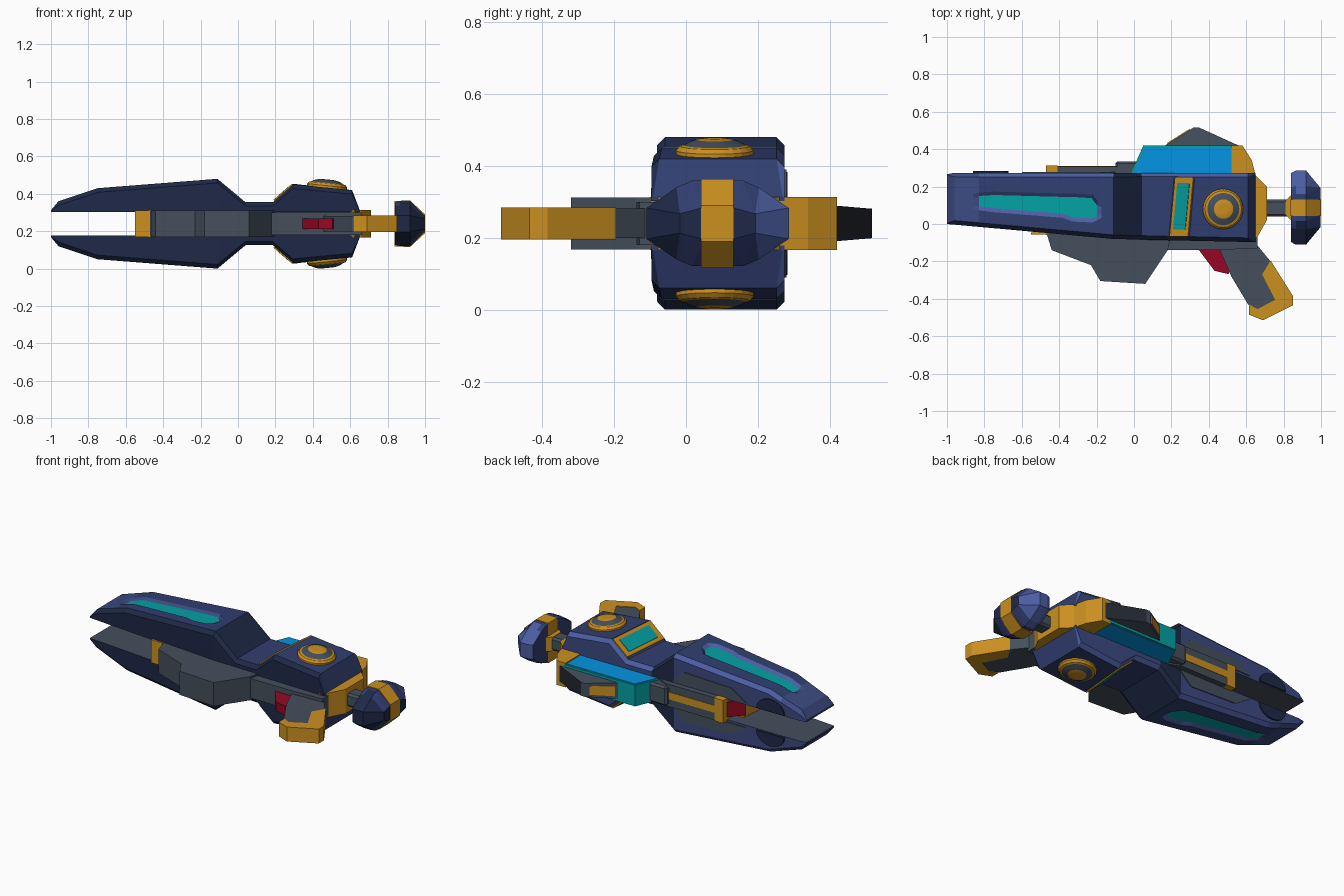
import bpy, bmesh, math
from mathutils import Vector

if "Cube" in bpy.data.objects:
    bpy.data.objects.remove(bpy.data.objects["Cube"], do_unlink=True)

MID = 0.24  # height of the symmetry plane


def material(name, r, g, b):
    m = bpy.data.materials.new(name)
    m.use_nodes = True
    m.diffuse_color = (r, g, b, 1)
    m.node_tree.nodes["Principled BSDF"].inputs["Base Color"].default_value = (r, g, b, 1)
    return m


navy = material("navy blue", 0.031, 0.049, 0.165)
dark_navy = material("dark navy", 0.013, 0.022, 0.062)
mid_blue = material("steel blue", 0.045, 0.068, 0.22)
light_blue = material("light steel blue", 0.07, 0.11, 0.36)
slate = material("slate grey", 0.058, 0.079, 0.108)
charcoal = material("charcoal", 0.016, 0.02, 0.028)
gold = material("gold", 0.6, 0.28, 0.014)
teal = material("teal", 0.001, 0.36, 0.37)
sky = material("bright blue", 0.001, 0.3, 0.77)
red = material("dark red", 0.3, 0.002, 0.018)


def finish(name, bm, mats, mirror=False, bevel=0, rule=None):
    """Turn a bmesh, centred on the symmetry plane, into an object."""
    bmesh.ops.recalc_face_normals(bm, faces=bm.faces)
    if rule:
        for f in bm.faces:
            f.material_index = mats.index(rule(f.normal))
    me = bpy.data.meshes.new(name)
    bm.to_mesh(me)
    bm.free()
    for m in mats:
        me.materials.append(m)
    ob = bpy.data.objects.new(name, me)
    ob.location.z = MID
    bpy.context.collection.objects.link(ob)
    if bevel:
        mod = ob.modifiers.new("bevel", "BEVEL")
        mod.width, mod.segments, mod.limit_method = bevel, 1, "ANGLE"
    if mirror:
        mod = ob.modifiers.new("mirror", "MIRROR")
        mod.use_axis = (False, False, True)


def slab(name, points, offset, mat, mirror=False, bevel=0):
    """Extrude a polygon along an offset."""
    bm = bmesh.new()
    offset = Vector(offset)
    a = [bm.verts.new(p) for p in points]
    b = [bm.verts.new(Vector(p) + offset) for p in points]
    bm.faces.new(a)
    bm.faces.new(b[::-1])
    for i in range(len(a)):
        j = (i + 1) % len(a)
        bm.faces.new((a[j], a[i], b[i], b[j]))
    finish(name, bm, [mat], mirror, bevel)


def prism(name, outline, half, mat, bevel=0):
    slab(name, [(x, y, -half) for x, y in outline], (0, 0, 2 * half), mat, bevel=bevel)


def hull(name, points, mats, rule):
    bm = bmesh.new()
    for p in points:
        bm.verts.new(p)
    bmesh.ops.convex_hull(bm, input=bm.verts)
    bmesh.ops.dissolve_limit(bm, angle_limit=.02, verts=bm.verts, edges=bm.edges)
    finish(name, bm, mats, rule=rule)


def lerp(table, x):
    for (x0, v0), (x1, v1) in zip(table, table[1:]):
        if x <= x1:
            return v0 + (v1 - v0) * (x - x0) / (x1 - x0)
    return table[-1][1]


# Armoured shells: lofted sections with a sunken glowing strip
PROFILE = [(-1, .072), (-.96, .12), (-.75, .19), (-.11, .24), (.04, .115),
           (.2, .115), (.31, .21), (.61, .18), (.65, .075)]
GROOVE = {-.86: (.1, .14, 0), -.83: (.095, .15, 1), -.75: (.085, .155, 1), -.38: (.055, .145, 1),
          -.33: (.035, .145, 1), -.225: (.03, .138, 1), -.195: (.042, .1, 1), -.175: (.055, .09, 0)}
INNER, SIDE, SLANT = .062, .274, .09


def slanted(x, y):
    """The step behind the waist runs at a slight angle across the shell."""
    return x + SLANT * (y - .09) if .15 < x < .35 else x


def shell_colour(x, column, sunk):
    if column == 9:
        return slate
    if column in (0, 1) or -.11 < x < .04:
        return dark_navy
    if column == 8 or x < -.84:
        return mid_blue
    if column == 7:
        return light_blue
    if column == 4 and sunk:
        return teal
    if column in (3, 4, 5) and x < -.17:
        return light_blue if column < 5 else mid_blue
    return navy


def shells():
    mats = [navy, dark_navy, mid_blue, light_blue, slate, teal]
    bm = bmesh.new()
    stations = sorted({p[0] for p in PROFILE} | set(GROOVE))
    rings, sunk = [], []
    for x in stations:
        z = lerp(PROFILE, x)
        y0 = lerp([(-1, 0), (-.11, -.08), (.65, -.097)], x)
        y1 = lerp([(-1, SIDE - .008), (-.96, SIDE), (.65, SIDE)], x)
        c = min(.022, .4 * (z - INNER))
        lo, hi, cut = GROOVE.get(x, (.06, .12, 0))
        floor = z - .012 * cut
        section = [(y0, INNER), (y0, z - c), (y0 + c, z), (lo - .022, z), (lo, floor),
                   (hi, floor), (hi + .018, z), (y1 - c, z), (y1, z - c), (y1, INNER)]
        rings.append([bm.verts.new((slanted(x, y), y, h)) for y, h in section])
        sunk.append(cut)
    n = len(rings[0])
    for i in range(len(rings) - 1):
        for k in range(n):
            j = (k + 1) % n
            f = bm.faces.new((rings[i][k], rings[i][j], rings[i + 1][j], rings[i + 1][k]))
            middle = (stations[i] + stations[i + 1]) / 2
            f.material_index = mats.index(shell_colour(middle, k, sunk[i] and sunk[i + 1]))
    bm.faces.new(rings[0])
    bm.faces.new(rings[-1])
    finish("armour_shells", bm, mats, mirror=True)


shells()

# Side panels and nose sockets on the shells
slab("shell_side_panels", [(-.1, SIDE, .075), (-.18, SIDE, .15), (-.5, SIDE, .14), (-.6, SIDE, .075)],
     (0, .005, 0), slate, mirror=True)
arc = [math.pi * i / 8 for i in range(9)]
slab("nose_sockets", [(-.765 + .095 * math.cos(a), SIDE, .068 + .075 * math.sin(a)) for a in arc],
     (0, .009, 0), dark_navy, mirror=True)

# Framed windows on the slanted step of the shells
for name, u0, u1, y0, y1, rise, mat in (("window_frames", .21, .308, -.066, .252, .009, gold),
                                        ("window_glass", .227, .292, -.03, .218, .012, teal)):
    corners = [(u0, y1), (u1, y1), (u1, y0), (u0, y0)]
    slab(name, [(slanted(u, y), y, lerp(PROFILE, u) - .002) for u, y in corners],
         (-.65 * rise, 0, .75 * rise), mat, mirror=True)


# Domed buttons
def domes():
    rings = [(.108, -.012), (.108, .01), (.098, .022), (.086, .025), (.07, .034), (.052, .04), (.03, .043)]
    tilt = math.atan(.1)
    bm = bmesh.new()
    loops = []
    for r, h in rings:
        loop = []
        for i in range(24):
            a = math.tau * i / 24
            x, y = r * math.cos(a), r * math.sin(a)
            loop.append(bm.verts.new((.475 + x * math.cos(tilt) + h * math.sin(tilt), .08 + y,
                                      .1935 - x * math.sin(tilt) + h * math.cos(tilt))))
        loops.append(loop)
    for k in range(len(loops) - 1):
        for i in range(24):
            j = (i + 1) % 24
            f = bm.faces.new((loops[k][i], loops[k][j], loops[k + 1][j], loops[k + 1][i]))
            f.material_index = 1 if k in (3, 4) else 0
            f.smooth = k > 1
    bm.faces.new(loops[-1])
    bm.faces.new(loops[0][::-1])
    finish("dome_buttons", bm, [gold, slate], mirror=True)


domes()

# Central body between the shells
prism("core", [(-.47, -.06), (.63, -.08), (.63, .27), (0, .27), (-.08, .308), (-.46, .308)], .068, slate)
prism("core_block", [(-.1, .2), (-.1, .335), (.02, .335), (.06, .2)], .06, slate, bevel=.012)
prism("nose_band", [(-.55, -.055), (-.46, -.055), (-.46, .2), (-.53, .2)], .07, gold)
prism("nose_wedge", [(-.54, .2), (-.46, .2), (-.46, .285)], .045, red)
prism("cross_bar", [(-.47, .22), (-.41, .22), (-.41, .313), (-.47, .313)], .07, gold)
prism("top_strip", [(-.42, .3), (-.1, .3), (-.1, .311), (-.42, .311)], .022, gold)

# Lower housing, trigger and grip
prism("lower_housing", [(-.47, -.04), (-.44, -.14), (-.23, -.22), (-.18, -.305), (.06, -.32),
                        (.18, -.14), (.2, -.05)], .072, slate)
prism("trigger_mount", [(.15, -.05), (.18, -.138), (.47, -.138), (.66, -.13), (.66, -.05)], .06, slate)
prism("trigger", [(.34, -.13), (.47, -.13), (.525, -.21), (.505, -.268), (.43, -.25)], .028, red)
prism("grip", [(.45, -.12), (.64, -.09), (.73, -.2), (.78, -.4), (.66, -.46), (.61, -.43), (.52, -.28)],
      .041, slate)
prism("grip_trim", [(.73, -.195), (.85, -.385), (.85, -.435), (.69, -.515), (.615, -.485), (.615, -.43),
                    (.66, -.455), (.755, -.405), (.685, -.27)], .044, gold)

# Power cell with a glowing rim, and the rear cap
prism("cell_rim", [(-.02, .26), (.05, .42), (.53, .42), (.53, .26)], .064, teal)
prism("power_cell", [(-.006, .26), (.058, .41), (.53, .41), (.53, .26)], .067, sky)
prism("rear_cap", [(.52, .27), (.52, .42), (.58, .42), (.63, .34), (.65, .26), (.71, .2), (.71, .02),
                   (.66, -.07), (.62, -.1), (.6, -.09), (.6, .27)], .074, gold)

# Tapered top fin with an inlay on its forward slope
hull("top_fin", [(x, y, s * h) for x, y, h in ((.15, .41, .05), (.58, .41, .05), (.32, .517, .041),
                                               (.345, .517, .041)) for s in (-1, 1)],
     [slate, charcoal], lambda n: charcoal if n.x > .3 else slate)
slab("fin_inlay", [(.18, .428, -.032), (.3, .503, -.026), (.3, .503, .026), (.18, .428, .032)],
     (-.003, .005, 0), gold)

# Rear knob on its shaft
prism("rear_shaft", [(.68, .04), (.84, .04), (.84, .13), (.68, .13)], .04, slate, bevel=.012)
prism("knob_collar", [(.81, .05), (.85, .01), (.85, .165), (.81, .125)], .043, gold)


def knob_colour(n):
    if n.x > .9 or n.y < -.4:
        return dark_navy
    return light_blue if n.y > .4 else navy


knob = []
for x, wide, tall in ((.84, .185, .112), (.865, .198, .119), (.92, .198, .119), (.997, .105, .045)):
    for sy in (-1, 1):
        for sz in (-1, 1):
            knob += [(x, .088 + sy * wide, sz * min(.043, tall * .6)),
                     (x, .088 + sy * wide * .58, sz * tall * .84),
                     (x, .088 + sy * wide * .36, sz * tall)]
hull("rear_knob", knob, [navy, dark_navy, light_blue], knob_colour)
half = [(.838, .122), (.92, .124), (1, .05)]
slab("knob_band", [(x, .042, z) for x, z in half] + [(x, .042, -z) for x, z in half[::-1]],
     (0, .09, 0), gold)
